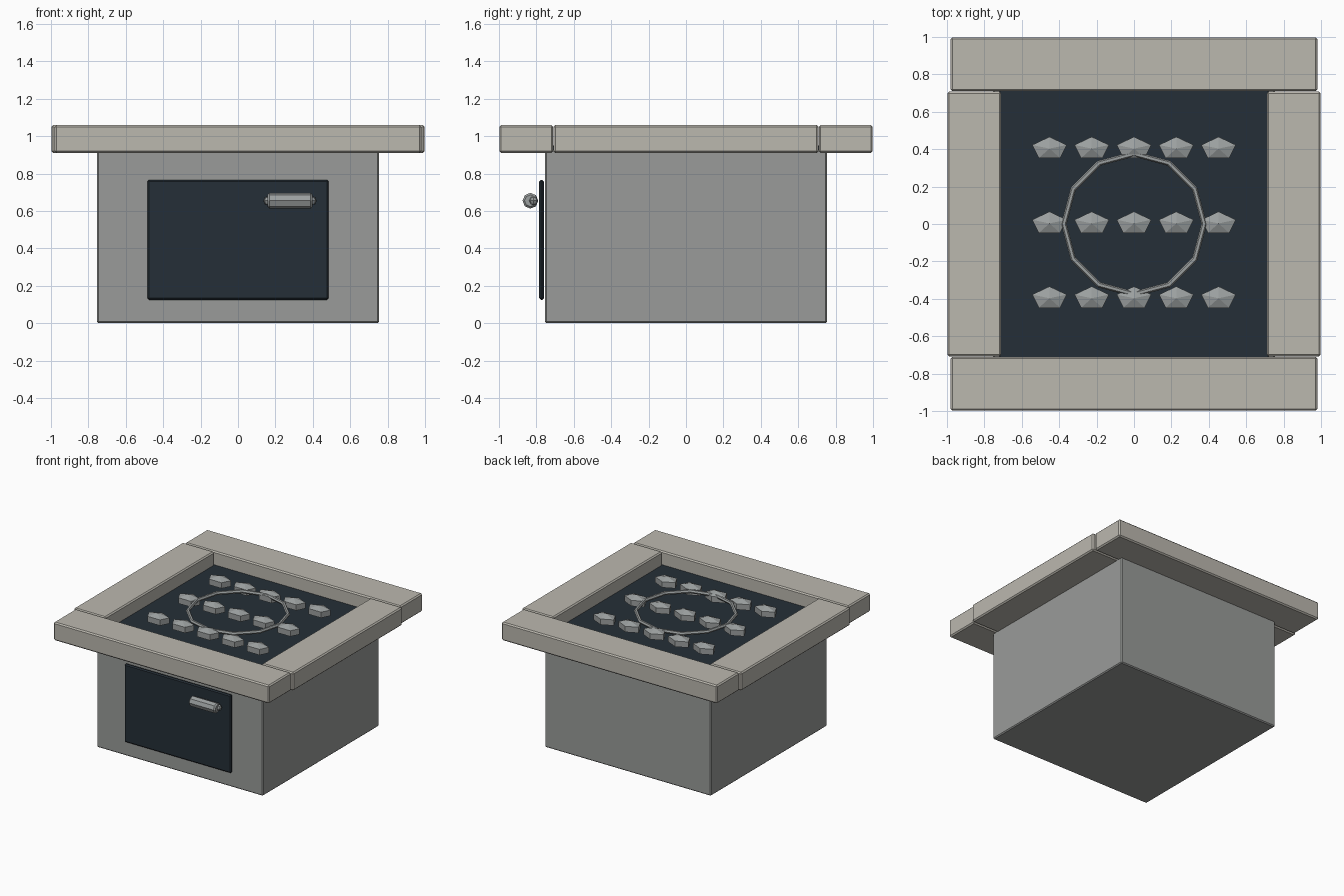
import bpy
import math

cube = bpy.data.objects.get("Cube")
if cube:
    bpy.data.objects.remove(cube, do_unlink=True)


def material(name, rgb):
    m = bpy.data.materials.new(name)
    m.use_nodes = True
    m.diffuse_color = (*rgb, 1)
    m.node_tree.nodes["Principled BSDF"].inputs["Base Color"].default_value = (*rgb, 1)
    return m


STONE = material("pale_stone", (0.50, 0.48, 0.43))
BODY = material("grey_panel", (0.32, 0.33, 0.32))
DARK = material("dark_slate", (0.018, 0.028, 0.038))
METAL = material("brushed_metal", (0.33, 0.35, 0.35))


def finish(obj, name, mat):
    obj.name = name
    obj.data.materials.append(mat)
    return obj


def box(name, low, high, mat, bevel):
    """Bevelled box between two corners."""
    center = [(a + b) / 2 for a, b in zip(low, high)]
    bpy.ops.mesh.primitive_cube_add(size=1, location=center)
    obj = finish(bpy.context.object, name, mat)
    for v in obj.data.vertices:
        v.co = [c * (b - a) for c, a, b in zip(v.co, low, high)]
    mod = obj.modifiers.new("Bevel", "BEVEL")
    mod.width = bevel
    mod.segments = 1
    return obj


def blob(name, segments, rings, radii, location, mat):
    """Faceted ellipsoid."""
    bpy.ops.mesh.primitive_uv_sphere_add(segments=segments, ring_count=rings, radius=1, location=location)
    obj = finish(bpy.context.object, name, mat)
    for v in obj.data.vertices:
        v.co = [c * r for c, r in zip(v.co, radii)]
    return obj


# Base cabinet and sunken burner tray
box("base_cabinet", (-0.755, -0.755, 0), (0.755, 0.755, 0.93), BODY, 0.008)
box("burner_tray", (-0.72, -0.72, 0.92), (0.72, 0.72, 0.95), DARK, 0.004)

# Table-top frame slabs
for side, front, flank in ((-1, "front", "right"), (1, "back", "left")):
    y = sorted((side * 0.71, side * 0.998))
    box(front + "_slab", (-0.98, y[0], 0.91), (0.98, y[1], 1.06), STONE, 0.01)
    box(flank + "_slab", (y[0], -0.708, 0.91), (y[1], 0.708, 1.06), STONE, 0.01)

# Door with its handle
box("door", (-0.485, -0.785, 0.125), (0.485, -0.76, 0.767), DARK, 0.009)
bpy.ops.mesh.primitive_cylinder_add(vertices=8, radius=0.042, depth=0.24,
                                    location=(0.278, -0.832, 0.655),
                                    rotation=(0, math.pi / 2, 0))
handle = finish(bpy.context.object, "door_handle", METAL)
mod = handle.modifiers.new("Bevel", "BEVEL")
mod.width = 0.01
mod.segments = 1
mod.limit_method = 'ANGLE'
mod.angle_limit = math.radians(60)
for name, x in (("right", 0.16), ("left", 0.396)):
    blob(name + "_handle_mount", 8, 4, (0.024, 0.024, 0.024), (x, -0.815, 0.655), METAL)

# Burner ring
bpy.ops.mesh.primitive_torus_add(major_segments=12, minor_segments=6,
                                 major_radius=0.375, minor_radius=0.015,
                                 location=(0, 0, 1.02))
finish(bpy.context.object, "burner_ring", METAL)

# Grid of faceted fire stones
for row in range(3):
    for col in range(5):
        location = ((col - 2) * 0.226, (row - 1) * 0.4 + 0.003, 1.0)
        blob(f"fire_stone_{row}_{col}", 5, 3, (0.112, 0.073, 0.047), location, METAL)
